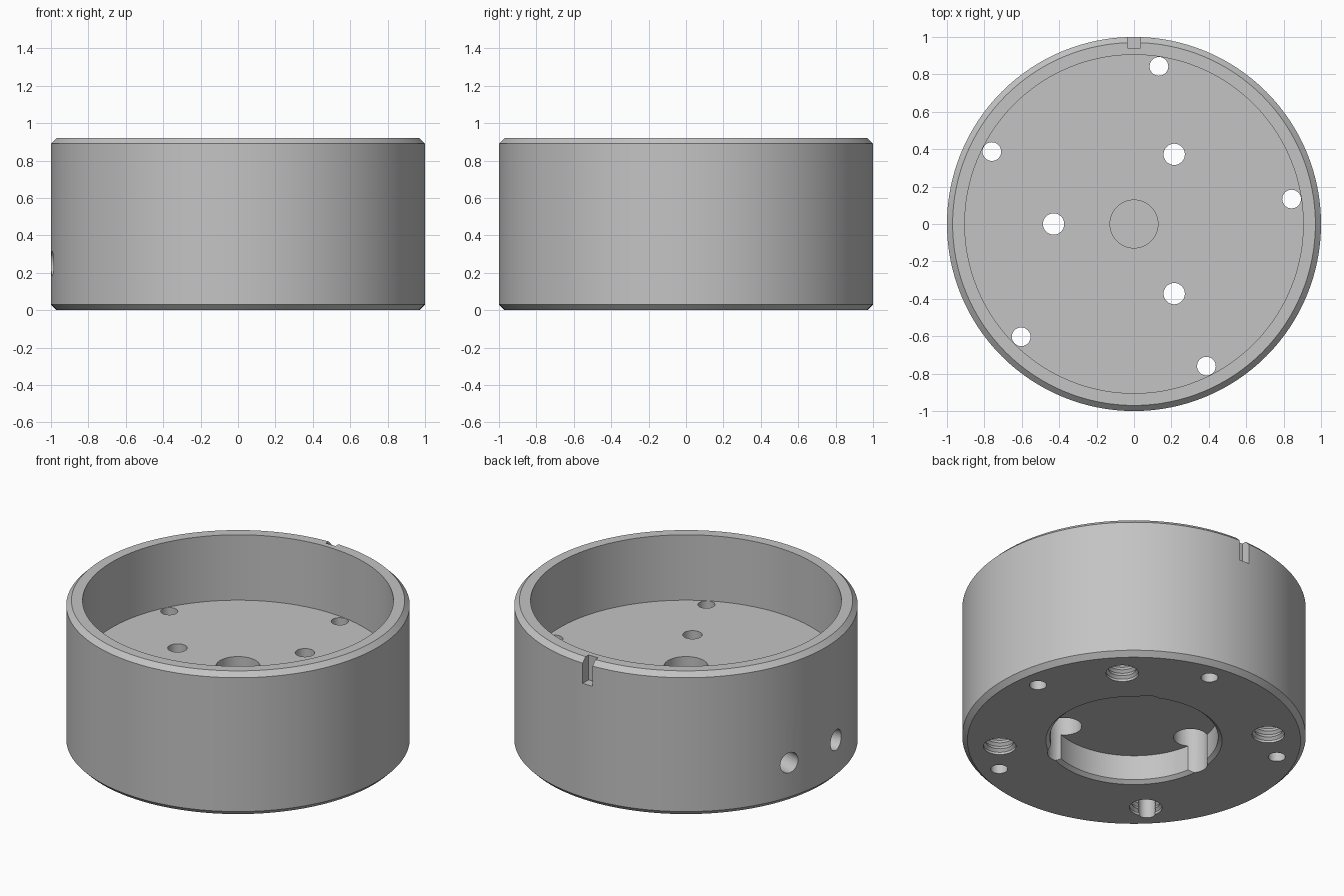
import bpy, bmesh, math
from mathutils import Matrix, Vector

cube = bpy.data.objects.get("Cube")
if cube:
    bpy.data.objects.remove(cube, do_unlink=True)

GREY = (0.55, 0.55, 0.55, 1)
metal = bpy.data.materials.new("plain grey metal")
metal.use_nodes = True
metal.diffuse_color = GREY
metal.node_tree.nodes["Principled BSDF"].inputs["Base Color"].default_value = GREY


def make_object(name, bm):
    bmesh.ops.recalc_face_normals(bm, faces=bm.faces)
    mesh = bpy.data.meshes.new(name)
    bm.to_mesh(mesh)
    bm.free()
    mesh.materials.append(metal)
    ob = bpy.data.objects.new(name, mesh)
    bpy.context.collection.objects.link(ob)
    return ob


def lathe(name, profile, steps):
    """Spin an (r, z) profile, starting and ending on the axis, into a solid."""
    bm = bmesh.new()
    verts = [bm.verts.new((r, 0, z)) for r, z in profile]
    edges = [bm.edges.new(pair) for pair in zip(verts, verts[1:])]
    bmesh.ops.spin(bm, geom=verts + edges, cent=(0, 0, 0), axis=(0, 0, 1),
                   angle=math.tau, steps=steps)
    bmesh.ops.remove_doubles(bm, verts=bm.verts, dist=1e-5)
    return make_object(name, bm)


def cut(target, cutter):
    """Subtract the cutter for good, then remove it."""
    cutter.hide_render = True
    mod = target.modifiers.new("cut", 'BOOLEAN')
    mod.operation, mod.solver, mod.object = 'DIFFERENCE', 'EXACT', cutter
    graph = bpy.context.evaluated_depsgraph_get()
    mesh = bpy.data.meshes.new_from_object(target.evaluated_get(graph))
    target.modifiers.clear()
    target.data = mesh
    bpy.data.objects.remove(cutter, do_unlink=True)


def drill(target, profile, radius, degrees, steps=32):
    """Vertical hole with the given profile on a bolt circle."""
    a = math.radians(degrees)
    cutter = lathe("drill", profile, steps)
    cutter.data.transform(Matrix.Translation((radius * math.cos(a), radius * math.sin(a), 0)))
    cut(target, cutter)


# Body: chamfered cup with a blind centre bore above and a recess below
body = lathe("housing", [
    (0, 0.3), (0.128, 0.3), (0.128, 0.5), (0.905, 0.5), (0.905, 0.92),
    (0.97, 0.92), (1, 0.89), (1, 0.03), (0.97, 0),
    (0.513, 0), (0.49, 0.02), (0.49, 0.18), (0, 0.18)], 128)

# Three counterbored screw holes
for k in range(3):
    drill(body, [(0, -0.1), (0.1, -0.1), (0.1, 0.33), (0.057, 0.33),
                 (0.057, 0.6), (0, 0.6)], 0.43, 60 + 120 * k)

# Five small through holes
for k in range(5):
    drill(body, [(0, -0.1), (0.05, -0.1), (0.05, 0.6), (0, 0.6)], 0.853, 9 + 72 * k)

# Four threaded blind holes, with ring grooves standing in for the thread
thread = [(0, -0.05), (0.095, -0.05), (0.095, 0.015)]
for k in range(8):
    z = 0.015 + 0.04 * k
    thread += [(0.08, z + 0.015), (0.095, z + 0.04)]
thread += [(0.08, 0.36), (0, 0.38)]
for k in range(4):
    drill(body, thread, 0.785, 45 + 90 * k)

# Two radial holes in the side wall
for degrees in (162, 186):
    cutter = lathe("side_drill", [(0, 0.7), (0.065, 0.7), (0.065, 1.1), (0, 1.1)], 32)
    cutter.data.transform(Matrix.Translation((0, 0, 0.25))
                          @ Matrix.Rotation(math.radians(degrees), 4, 'Z')
                          @ Matrix.Rotation(math.pi / 2, 4, 'Y'))
    cut(body, cutter)

# Alignment notch in the back of the rim
bm = bmesh.new()
bmesh.ops.create_cube(bm, size=1, matrix=Matrix.LocRotScale(
    Vector((0, 1.04, 0.96)), None, Vector((0.07, 0.2, 0.4))))
cut(body, make_object("notch_cutter", bm))

# Smooth walls, sharp edges
bpy.ops.object.select_all(action='DESELECT')
body.select_set(True)
bpy.context.view_layer.objects.active = body
bpy.ops.object.shade_smooth_by_angle(angle=math.radians(30))
